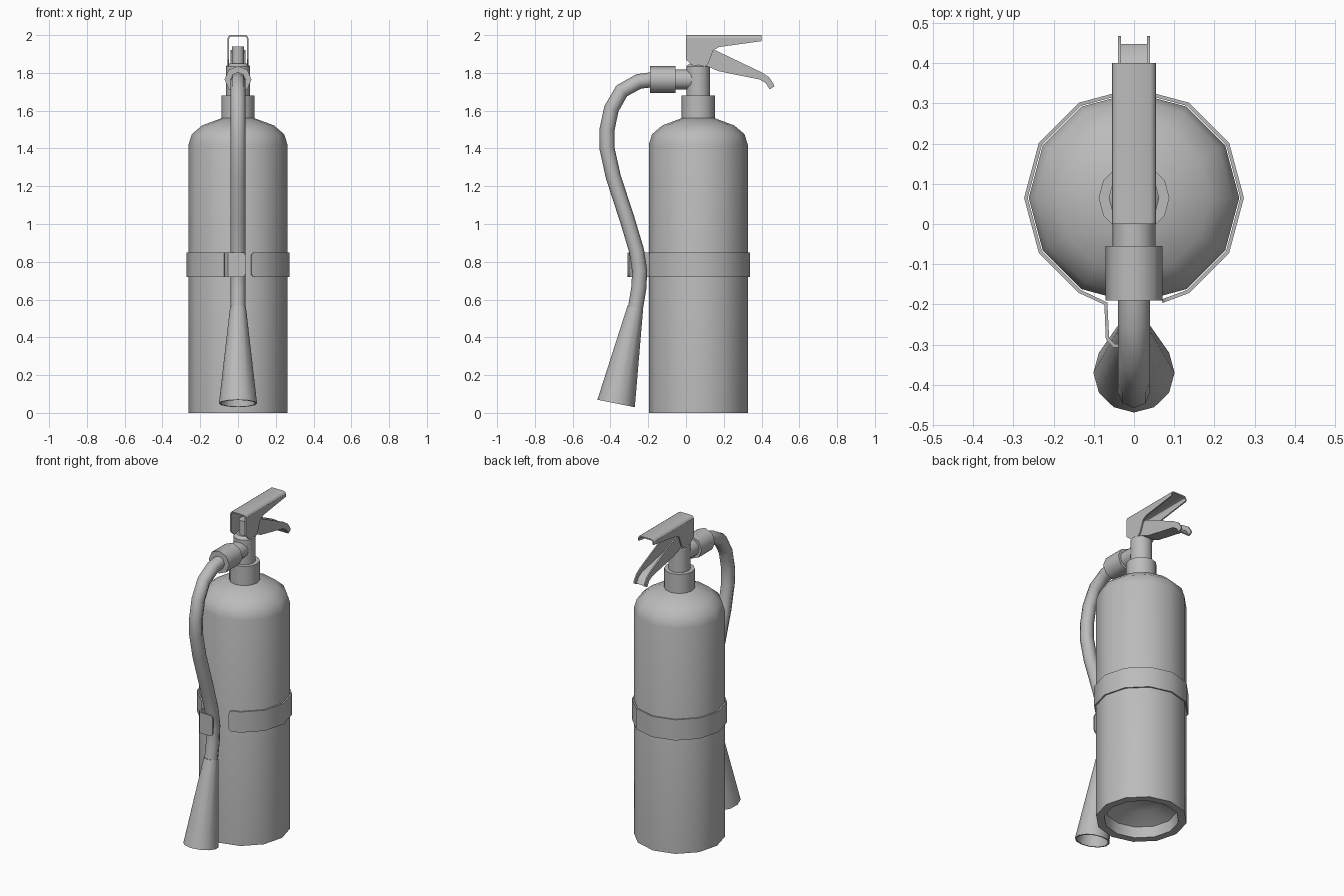
import bpy, bmesh, math
from mathutils import Vector

cube = bpy.data.objects.get("Cube")
if cube:
    bpy.data.objects.remove(cube, do_unlink=True)

grey = bpy.data.materials.new("plain grey")
grey.use_nodes = True
colour = (0.5, 0.5, 0.5, 1)
grey.diffuse_color = colour
grey.node_tree.nodes["Principled BSDF"].inputs["Base Color"].default_value = colour


def finish(name, bm, angle=40):
    mesh = bpy.data.meshes.new(name)
    bmesh.ops.recalc_face_normals(bm, faces=bm.faces)
    bm.to_mesh(mesh)
    bm.free()
    ob = bpy.data.objects.new(name, mesh)
    bpy.context.collection.objects.link(ob)
    mesh.materials.append(grey)
    smooth(ob, angle)
    return ob


def smooth(ob, angle):
    bpy.ops.object.select_all(action="DESELECT")
    ob.select_set(True)
    bpy.context.view_layer.objects.active = ob
    bpy.ops.object.shade_smooth_by_angle(angle=math.radians(angle))


def lathe(name, profile, start, toward, sides=12, angle=40):
    """Turn a (radius, height) profile about the axis from start along toward."""
    bm = bmesh.new()
    pts = [bm.verts.new((r, 0, h)) for r, h in profile]
    edges = [bm.edges.new(pair) for pair in zip(pts, pts[1:])]
    bmesh.ops.spin(bm, geom=pts + edges, cent=(0, 0, 0), axis=(0, 0, 1),
                   angle=math.tau, steps=sides)
    bmesh.ops.remove_doubles(bm, verts=bm.verts, dist=0.0005)
    ob = finish(name, bm, angle)
    ob.location = start
    ob.rotation_euler = Vector(toward).to_track_quat("Z", "Y").to_euler()
    return ob


def plate(name, outline, x, width):
    """Extrude a (y, z) outline across x."""
    bm = bmesh.new()
    face = bm.faces.new([bm.verts.new((x, y, z)) for y, z in outline])
    ext = bmesh.ops.extrude_face_region(bm, geom=[face])["geom"]
    bmesh.ops.translate(bm, vec=(width, 0, 0),
                        verts=[v for v in ext if isinstance(v, bmesh.types.BMVert)])
    return finish(name, bm, 25)


def ribbon(name, path, shift, thickness, corner=0, angle=40):
    """Sweep a path by shift, round its end corners and give it thickness."""
    bm = bmesh.new()
    low = [bm.verts.new(p) for p in path]
    high = [bm.verts.new(Vector(p) + Vector(shift)) for p in path]
    for i in range(len(path) - 1):
        bm.faces.new((low[i], low[i + 1], high[i + 1], high[i]))
    if corner:
        bmesh.ops.bevel(bm, geom=[low[0], low[-1], high[0], high[-1]], offset=corner,
                        segments=3, profile=0.5, affect="VERTICES")
    ob = finish(name, bm, angle)
    mod = ob.modifiers.new("thickness", "SOLIDIFY")
    mod.thickness = thickness
    mod.offset = 0
    bpy.ops.object.modifier_apply(modifier=mod.name)
    smooth(ob, angle)
    return ob


UP = (0, 0, 1)
FORWARD = (0, -1, 0)
MID = 0.065  # tank axis
R = 0.262

# Tank with domed shoulder and recessed base
lathe("tank", [(0, 0.13), (0.11, 0.11), (0.205, 0.065), (0.215, 0), (R, 0),
               (R, 1.42), (0.245, 1.475), (0.19, 1.522), (0.088, 1.56), (0, 1.56)],
      (0, MID, 0), UP)

# Neck, valve stem and pin
lathe("neck_collar", [(0, 1.55), (0.088, 1.55), (0.088, 1.68), (0, 1.68)], (0, MID, 0), UP)
lathe("valve_stem", [(0, 1.67), (0.063, 1.67), (0.063, 1.835), (0.045, 1.85), (0, 1.85)],
      (0, MID, 0), UP)
lathe("valve_pin", [(0, 1.84), (0.033, 1.84), (0.033, 1.94), (0, 1.94)], (0, MID, 0), UP)

# Hose outlet and coupling
lathe("outlet_pipe", [(0, 0), (0.053, 0), (0.053, 0.13), (0, 0.13)],
      (0, 0.05, 1.765), FORWARD)
lathe("hose_coupling", [(0, 0), (0.071, 0), (0.071, 0.135), (0, 0.135)],
      (0, -0.055, 1.765), FORWARD, sides=8, angle=50)

# Hose
path = [(-0.17, 1.765), (-0.25, 1.755), (-0.34, 1.705), (-0.395, 1.61), (-0.418, 1.5),
        (-0.418, 1.4), (-0.385, 1.25), (-0.31, 1.02), (-0.262, 0.86),
        (-0.245, 0.75), (-0.25, 0.66), (-0.268, 0.55)]
curve = bpy.data.curves.new("hose", "CURVE")
curve.dimensions = "3D"
curve.bevel_depth = 0.04
curve.bevel_resolution = 2
spline = curve.splines.new("POLY")
spline.points.add(len(path) - 1)
for point, (y, z) in zip(spline.points, path):
    point.co = (0, y, z, 1)
hose = bpy.data.objects.new("hose", curve)
bpy.context.collection.objects.link(hose)
curve.materials.append(grey)
bpy.ops.object.select_all(action="DESELECT")
hose.select_set(True)
bpy.context.view_layer.objects.active = hose
bpy.ops.object.convert(target="MESH")
smooth(bpy.context.object, 50)

# Hollow discharge horn
lathe("horn", [(0, 0), (0.042, 0), (0.101, 0.52), (0.092, 0.52), (0.034, 0.04), (0, 0.04)],
      (0, -0.268, 0.56), (0, -0.102, -0.51))

# Strap round the tank, with a flap that holds the hose
band = R + 0.007
ring = [(band * math.sin(a), MID - band * math.cos(a), 0.72)
        for a in (math.radians(30 * i) for i in range(1, 12))]
flap = [(-0.07, -0.198, 0.72), (-0.066, -0.285, 0.72), (-0.05, -0.303, 0.72),
        (0.04, -0.306, 0.72)]
ribbon("strap", [(0.07, -0.192, 0.72)] + ring + flap, (0, 0, 0.13), 0.009, corner=0.02)

# Fixed carrying handle: folded channel open below
side = [(0, 1.985), (0.4, 1.985), (0.4, 1.968), (0.175, 1.937), (0.145, 1.92),
        (0.118, 1.85), (0.1, 1.833), (0.075, 1.826), (0.04, 1.835), (0, 1.87)]
for label, x in (("left", 0.047), ("right", -0.055)):
    plate("handle_wall_" + label, side, x, 0.008)
fold = [(-0.051, 0, 1.982), (-0.047, 0, 1.992), (-0.04, 0, 1.996),
        (0.04, 0, 1.996), (0.047, 0, 1.992), (0.051, 0, 1.982)]
ribbon("handle_top", fold, (0, 0.4, 0), 0.008)

# Squeeze lever: channel open above with a curled end
top = [(0.08, 1.91), (0.155, 1.92), (0.4, 1.803), (0.44, 1.777), (0.462, 1.745),
       (0.468, 1.728)]
under = [(0.444, 1.714), (0.425, 1.745), (0.39, 1.765), (0.275, 1.788), (0.17, 1.81),
         (0.08, 1.85)]
for label, x in (("left", 0.032), ("right", -0.04)):
    plate("lever_wall_" + label, top + under, x, 0.008)
ribbon("lever_floor", [(-0.036, y, z + 0.004) for y, z in under], (0.072, 0, 0), 0.008)
